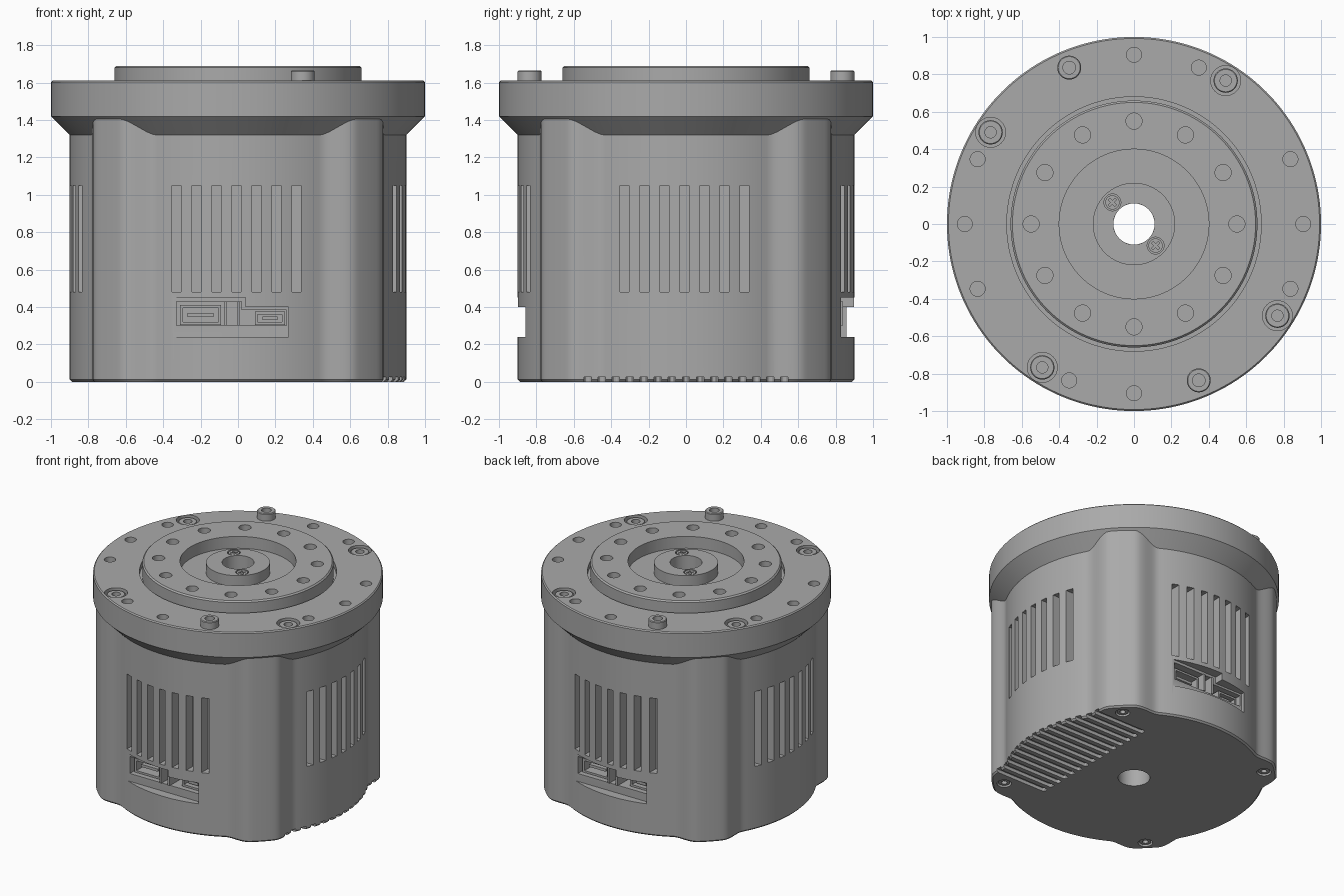
import bpy, bmesh, math
from math import sin, cos, pi, radians, sqrt
from mathutils import Matrix, Vector

if "Cube" in bpy.data.objects:
    bpy.data.objects.remove(bpy.data.objects["Cube"])

grey = bpy.data.materials.new("machined grey")
grey.use_nodes = True
grey.diffuse_color = (0.4, 0.4, 0.4, 1)
grey.node_tree.nodes["Principled BSDF"].inputs["Base Color"].default_value = grey.diffuse_color


def finish(name, bm):
    bmesh.ops.recalc_face_normals(bm, faces=bm.faces)
    mesh = bpy.data.meshes.new(name)
    bm.to_mesh(mesh)
    bm.free()
    mesh.materials.append(grey)
    obj = bpy.data.objects.new(name, mesh)
    bpy.context.collection.objects.link(obj)
    return obj


def loft(bm, rings, closed=False):
    """Skin a list of point rings; cap the ends unless closed into a torus."""
    vs = [[bm.verts.new(p) for p in ring] for ring in rings]
    n = len(vs[0])
    pairs = list(zip(vs, vs[1:])) + ([(vs[-1], vs[0])] if closed else [])
    for a, b in pairs:
        for i in range(n):
            j = (i + 1) % n
            bm.faces.new((a[i], a[j], b[j], b[i]))
    if not closed:
        bm.faces.new(vs[0])
        bm.faces.new(vs[-1])


def circle(r, z, x=0, y=0, n=32):
    return [(x + r * cos(2 * pi * i / n), y + r * sin(2 * pi * i / n), z) for i in range(n)]


def cyl(bm, r, z0, z1, x=0, y=0, n=32):
    loft(bm, [circle(r, z0, x, y, n), circle(r, z1, x, y, n)])


def box(bm, x0, x1, y0, y1, z0, z1, turn=0):
    m = Matrix.Rotation(turn, 4, "Z")
    loft(bm, [[m @ Vector((x, y, z)) for x, y in ((x0, y0), (x1, y0), (x1, y1), (x0, y1))]
              for z in (z0, z1)])


def lathe(name, profile, n=160):
    bm = bmesh.new()
    loft(bm, [circle(r, z, n=n) for r, z in profile], closed=True)
    return finish(name, bm)


def cut(obj, bm):
    cutter = finish("cutter", bm)
    cutter.hide_render = True
    mod = obj.modifiers.new("cut", "BOOLEAN")
    mod.operation, mod.solver, mod.object = "DIFFERENCE", "EXACT", cutter
    bpy.context.view_layer.objects.active = obj
    bpy.ops.object.modifier_apply(modifier=mod.name)
    bpy.data.objects.remove(cutter)


def polar(r, deg):
    return r * cos(radians(deg)), r * sin(radians(deg))


def smooth(obj):
    bpy.ops.object.select_all(action="DESELECT")
    obj.select_set(True)
    bpy.context.view_layer.objects.active = obj
    bpy.ops.object.shade_smooth_by_angle(angle=radians(30))


# Housing: round wall with four smooth corner lobes
def wall_radius(deg):
    off = abs((deg % 90) - 45)
    t = min(max((16 - off) / 11, 0), 1)
    return 0.9 + 0.085 * t * t * (3 - 2 * t)


def outline(z, inset=0):
    return [(*polar(wall_radius(d * 1.25) - inset, d * 1.25), z) for d in range(288)]


bm = bmesh.new()
loft(bm, [outline(0, 0.012), outline(0.012), outline(1.405)])
housing = finish("housing", bm)

# Bore, vent slots, bottom screw pockets
bm = bmesh.new()
cyl(bm, 0.11, -0.1, 1.5, n=64)
for side in range(4):
    for i in range(7):
        x = (i - 3) * 0.107 - 0.008
        depth = sqrt(0.81 - x * x) - 0.07
        box(bm, x - 0.025, x + 0.025, -1.1, -depth, 0.48, 1.05, side * pi / 2)
    cyl(bm, 0.05, -0.1, 0.03, *polar(0.9, 45 + 90 * side))
cut(housing, bm)

# Cooling grooves under the left edge, with round inner ends
bm = bmesh.new()
for i in range(15):
    y, r = (i - 7) * 0.075, 0.02
    shape = [(0.37 - r * sin(a * pi / 6), y + r * cos(a * pi / 6)) for a in range(7)]
    shape += [(1.1, y - r), (1.1, y + r)]
    loft(bm, [[(px, py, z) for px, py in shape] for z in (-0.1, 0.025)])
cut(housing, bm)

# Stepped connector windows, front and back
WINDOW = ((-0.37, 0.24), (0.27, 0.24), (0.27, 0.4), (0.04, 0.4), (0.04, 0.45), (-0.37, 0.45))
OPENING = ((-0.33, 0.3), (0.26, 0.3), (0.26, 0.385), (0.02, 0.385), (0.02, 0.43), (-0.33, 0.43))
for shape, depth in ((WINDOW, 0.83), (OPENING, 0.68)):
    bm = bmesh.new()
    for s in (1, -1):
        loft(bm, [[(s * x, -s * y, z) for x, z in shape] for y in (depth, 1.1)])
    cut(housing, bm)
smooth(housing)


def socket(name, s, x0, x1, z0, z1, front, wall=0.015):
    """Hollow connector shell; s flips it to the back."""
    bm = bmesh.new()
    turn = 0 if s == 1 else pi
    box(bm, x0, x1, -front, -0.66, z0, z1, turn)
    obj = finish(name, bm)
    bm = bmesh.new()
    box(bm, x0 + wall, x1 - wall, -front - 0.1, -front + 0.1, z0 + wall, z1 - wall, turn)
    cut(obj, bm)
    bm = bmesh.new()
    box(bm, x0 + 0.04, x1 - 0.04, -front + 0.02, -0.66, (z0 + z1) / 2 - 0.01, (z0 + z1) / 2 + 0.01, turn)
    finish(name + "_tongue", bm)


for s, side in ((1, "front"), (-1, "back")):
    socket(side + "_wide_socket", s, -0.31, -0.09, 0.305, 0.41, 0.8)
    socket(side + "_small_socket", s, 0.09, 0.25, 0.305, 0.375, 0.8)
    bm = bmesh.new()
    for x0, x1 in ((-0.075, -0.06), (-0.005, 0.01)):
        box(bm, x0, x1, -0.84, -0.66, 0.3, 0.43, 0 if s == 1 else pi)
    finish(side + "_divider", bm)

# Flange with conical underside and ring gap round the hub
flange = lathe("flange", [(0.3, 1.3), (0.88, 1.3), (1, 1.42), (1, 1.602), (0.992, 1.61),
                          (0.68, 1.61), (0.68, 1.57), (0.3, 1.57)])
PINS = (112.5, 292.5)
SCREWS = [57.4 + 90 * k for k in range(4)]
bm = bmesh.new()
for k in range(4):
    for a in (0, 22.5, 67.5):
        if a + 90 * k not in PINS:
            cyl(bm, 0.04, 1.5, 1.7, *polar(0.905, a + 90 * k))
for a in SCREWS:
    cyl(bm, 0.08, 1.55, 1.7, *polar(0.91, a))
cut(flange, bm)
smooth(flange)


def ring(name, x, y, outer, inner, z0, z1):
    bm = bmesh.new()
    profile = ((inner, z0), (outer, z0), (outer, z1 - 0.005), (outer - 0.005, z1), (inner, z1))
    loft(bm, [circle(r, z, x, y) for r, z in profile], closed=True)
    smooth(finish(name, bm))


# Locating sleeves and socket screws on the flange
for a in PINS:
    ring("locating_sleeve", *polar(0.905, a), 0.064, 0.034, 1.55, 1.665)
for a in SCREWS:
    ring("flange_screw", *polar(0.91, a), 0.065, 0.03, 1.54, 1.6)
for a in (45, 135, 225, 315):
    ring("base_screw", *polar(0.9, a), 0.04, 0.02, 0.008, 0.04)

# Output hub with dished centre and inner boss
hub = lathe("output_hub", [(0.11, 1.4), (0.66, 1.4), (0.66, 1.68), (0.65, 1.69), (0.4, 1.69),
                           (0.4, 1.6), (0.22, 1.6), (0.22, 1.68), (0.11, 1.68)])
bm = bmesh.new()
for k in range(12):
    cyl(bm, 0.043, 1.6, 1.8, *polar(0.55, 30 * k))
for a in (135, 315):
    cyl(bm, 0.045, 1.66, 1.8, *polar(0.163, a))
cut(hub, bm)
smooth(hub)

# Cross-head screws on the boss
for a in (135, 315):
    x, y = polar(0.163, a)
    bm = bmesh.new()
    cyl(bm, 0.038, 1.65, 1.678, x, y)
    screw = finish("boss_screw", bm)
    for w, h in ((0.025, 0.006), (0.006, 0.025)):
        bm = bmesh.new()
        box(bm, -w, w, -h, h, 1.668, 1.7)
        bmesh.ops.transform(bm, verts=bm.verts,
                            matrix=Matrix.Translation((x, y, 0)) @ Matrix.Rotation(pi / 4, 4, "Z"))
        cut(screw, bm)
    smooth(screw)
